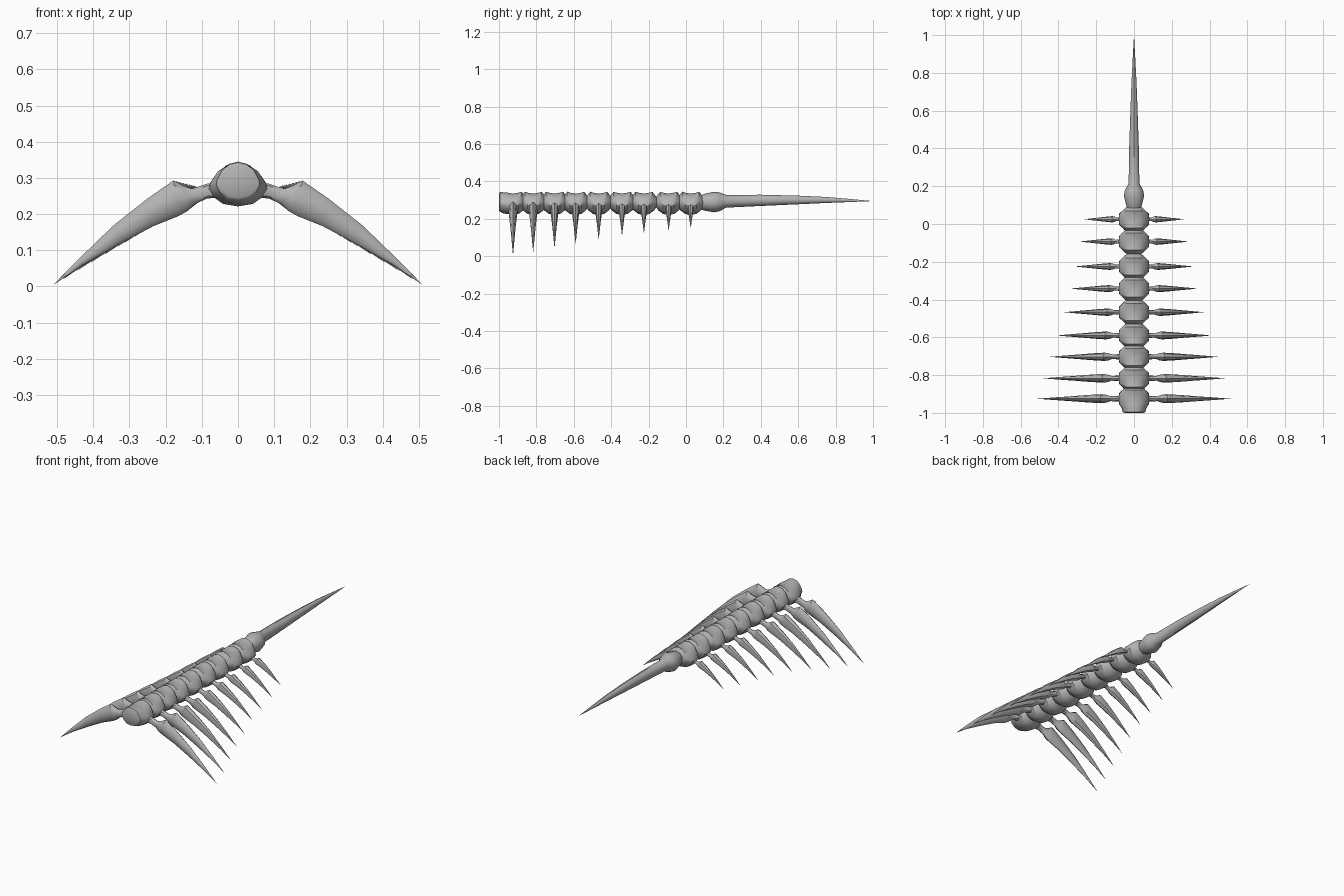
import bpy, bmesh, math

bone = bpy.data.materials.new("bone grey")
bone.diffuse_color = (0.45, 0.45, 0.45, 1)


def loft(name, rings, angle=40):
    """Skin a list of equal-length rings, capping both ends."""
    bm = bmesh.new()
    loops = [[bm.verts.new(p) for p in ring] for ring in rings]
    n = len(rings[0])
    for a, b in zip(loops, loops[1:]):
        for i in range(n):
            j = (i + 1) % n
            bm.faces.new((a[i], a[j], b[j], b[i]))
    bm.faces.new(loops[0])
    bm.faces.new(loops[-1])
    bmesh.ops.remove_doubles(bm, verts=bm.verts, dist=0.0004)
    bmesh.ops.recalc_face_normals(bm, faces=bm.faces)
    mesh = bpy.data.meshes.new(name)
    bm.to_mesh(mesh)
    bm.free()
    mesh.materials.append(bone)
    ob = bpy.data.objects.new(name, mesh)
    bpy.context.collection.objects.link(ob)
    bpy.ops.object.select_all(action='DESELECT')
    ob.select_set(True)
    bpy.context.view_layer.objects.active = ob
    bpy.ops.object.shade_smooth_by_angle(angle=math.radians(angle))
    return ob


# Half cross-section of a vertebra: (fraction of width, fraction of height)
HALF = [(0, 0), (0.5, 0.06), (0.85, 0.24), (1, 0.4), (0.97, 0.54), (0.72, 0.8), (0.4, 0.94), (0, 1)]
SECTION = HALF + [(-x, z) for x, z in HALF[-2:0:-1]]


def vertebra(name, y, half, stations):
    loft(name, [[(x * w, y + t * half, lo + (hi - lo) * z) for x, z in SECTION]
                for t, w, lo, hi in stations], 35)


# Position along the half length, half width, bottom, top
LINK = [(-1.1, 0.038, 0.262, 0.318), (-0.92, 0.052, 0.245, 0.333), (-0.75, 0.062, 0.238, 0.345),
        (-0.5, 0.078, 0.226, 0.34), (0, 0.082, 0.221, 0.335), (0.5, 0.078, 0.226, 0.34),
        (0.75, 0.062, 0.238, 0.345), (0.92, 0.052, 0.245, 0.333), (1.1, 0.038, 0.262, 0.318)]
FIRST = [(-1.25, 0.05, 0.245, 0.335), (-1.17, 0.06, 0.238, 0.343), (-0.8, 0.066, 0.228, 0.342)] + LINK[3:]


def rib(name, y, tip, side):
    s = (tip - 0.07) / 0.442
    # Upper edge, lower edge, half width along the spine
    edges = [((0.06, 0.288), (0.06, 0.245), 0.022), ((0.085, 0.284), (0.085, 0.243), 0.015),
             ((0.128, 0.27), (0.118, 0.228), 0.013), ((0.155, 0.28), (0.14, 0.208), 0.021),
             ((0.178, 0.293), (0.165, 0.194), 0.024), ((0.25, 0.243), (0.235, 0.166), 0.02),
             ((0.345, 0.168), (0.325, 0.118), 0.013), ((0.44, 0.076), (0.43, 0.058), 0.006),
             ((0.512, 0.003), (0.512, 0.003), 0.0)]
    rings = []
    for (ux, uz), (lx, lz), w in edges:
        w *= 0.45 + 0.55 * s
        ring = []
        for k in range(8):
            a = math.tau * k / 8
            c = (1 + math.cos(a)) / 2
            x, z = lx + (ux - lx) * c, lz + (uz - lz) * c
            ring.append((side * (0.07 + (x - 0.07) * s), y + w * math.sin(a),
                         0.265 + (z - 0.265) * s))
        rings.append(ring)
    loft(name, rings)


# Spine with one pair of ribs per vertebra
YS = [-0.925, -0.817, -0.703, -0.59, -0.467, -0.342, -0.225, -0.093, 0.025]
TIPS = [0.512, 0.483, 0.447, 0.41, 0.37, 0.335, 0.313, 0.288, 0.264]
for i, (y, tip) in enumerate(zip(YS, TIPS)):
    vertebra(f"vertebra_{i + 1}", y, 0.06, LINK if i else FIRST)
    for side, label in ((1, "right"), (-1, "left")):
        rib(f"rib_{label}_{i + 1}", y, tip, side)

# Tail spike: y, half width, centre height, half height
TAIL = [(0.075, 0.035, 0.288, 0.035), (0.1, 0.044, 0.289, 0.045), (0.15, 0.057, 0.29, 0.055),
        (0.18, 0.05, 0.291, 0.05), (0.215, 0.03, 0.294, 0.034), (0.4, 0.027, 0.299, 0.03),
        (0.6, 0.02, 0.301, 0.023), (0.75, 0.014, 0.301, 0.016), (0.88, 0.007, 0.298, 0.008),
        (1.0, 0.0, 0.295, 0.0)]
loft("tail_spike", [[(w * math.sin(math.tau * k / 10), y, c + h * math.cos(math.tau * k / 10))
                     for k in range(10)] for y, w, c, h in TAIL])
